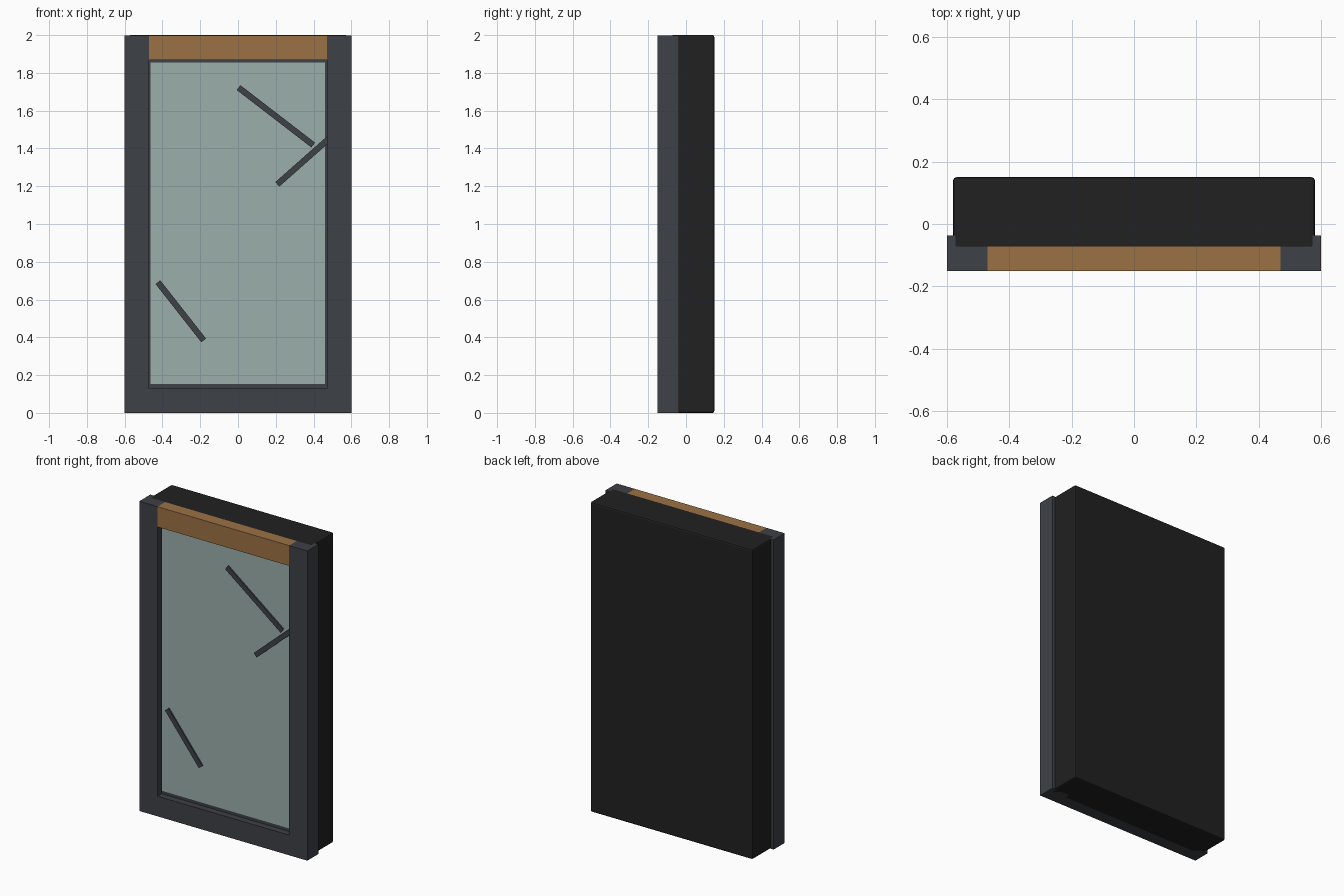
import bpy, math

if "Cube" in bpy.data.objects:
    bpy.data.objects.remove(bpy.data.objects["Cube"])


def material(name, rgb):
    m = bpy.data.materials.new(name)
    m.diffuse_color = (*rgb, 1)
    m.use_nodes = True
    m.node_tree.nodes["Principled BSDF"].inputs["Base Color"].default_value = m.diffuse_color
    return m


slate = material("slate grey", (0.047, 0.052, 0.062))
wood = material("warm wood", (0.33, 0.165, 0.058))
glass = material("pale green glass", (0.325, 0.425, 0.40))
black = material("soft black", (0.015, 0.015, 0.015))


def box(name, x, y, z, mat, bevel=0):
    """Box from (min, max) ranges, with an optional small bevel."""
    bpy.ops.mesh.primitive_cube_add(size=1, location=[sum(r) / 2 for r in (x, y, z)])
    ob = bpy.context.object
    ob.name = name
    ob.scale = [r[1] - r[0] for r in (x, y, z)]
    bpy.ops.object.transform_apply(location=False, rotation=False, scale=True)
    ob.data.materials.append(mat)
    if bevel:
        mod = ob.modifiers.new("bevel", "BEVEL")
        mod.width = bevel
        mod.segments = 2
    return ob


# Deep rear housing
box("rear_housing", (-0.58, 0.58), (-0.08, 0.15), (0, 2), black, 0.01)

# Front frame: two posts, bottom rail and wooden top rail
for side, name in ((-1, "left"), (1, "right")):
    x = sorted((side * 0.47, side * 0.6))
    box(name + "_post", x, (-0.15, -0.037), (0, 1.999), slate)
box("bottom_rail", (-0.47, 0.47), (-0.15, -0.07), (0, 0.13), slate)
box("top_rail", (-0.47, 0.47), (-0.15, -0.07), (1.868, 1.999), wood)

# Narrow backing rim around the glass pane
box("pane_rim", (-0.47, 0.47), (-0.108, -0.075), (0.13, 1.868), slate)
box("glass_pane", (-0.462, 0.46), (-0.113, -0.09), (0.152, 1.855), glass)


# Diagonal streaks lying on the glass
def streak(name, a, b, width=0.032):
    dx, dz = b[0] - a[0], b[1] - a[1]
    half = math.hypot(dx, dz) / 2
    ob = box(name, (-half, half), (-0.005, 0.005), (-width / 2, width / 2), slate)
    ob.location = ((a[0] + b[0]) / 2, -0.117, (a[1] + b[1]) / 2)
    ob.rotation_euler.y = -math.atan2(dz, dx)


streak("upper_streak", (0.003, 1.722), (0.398, 1.418))
streak("middle_streak", (0.208, 1.21), (0.485, 1.455))
streak("lower_streak", (-0.424, 0.692), (-0.182, 0.384))
